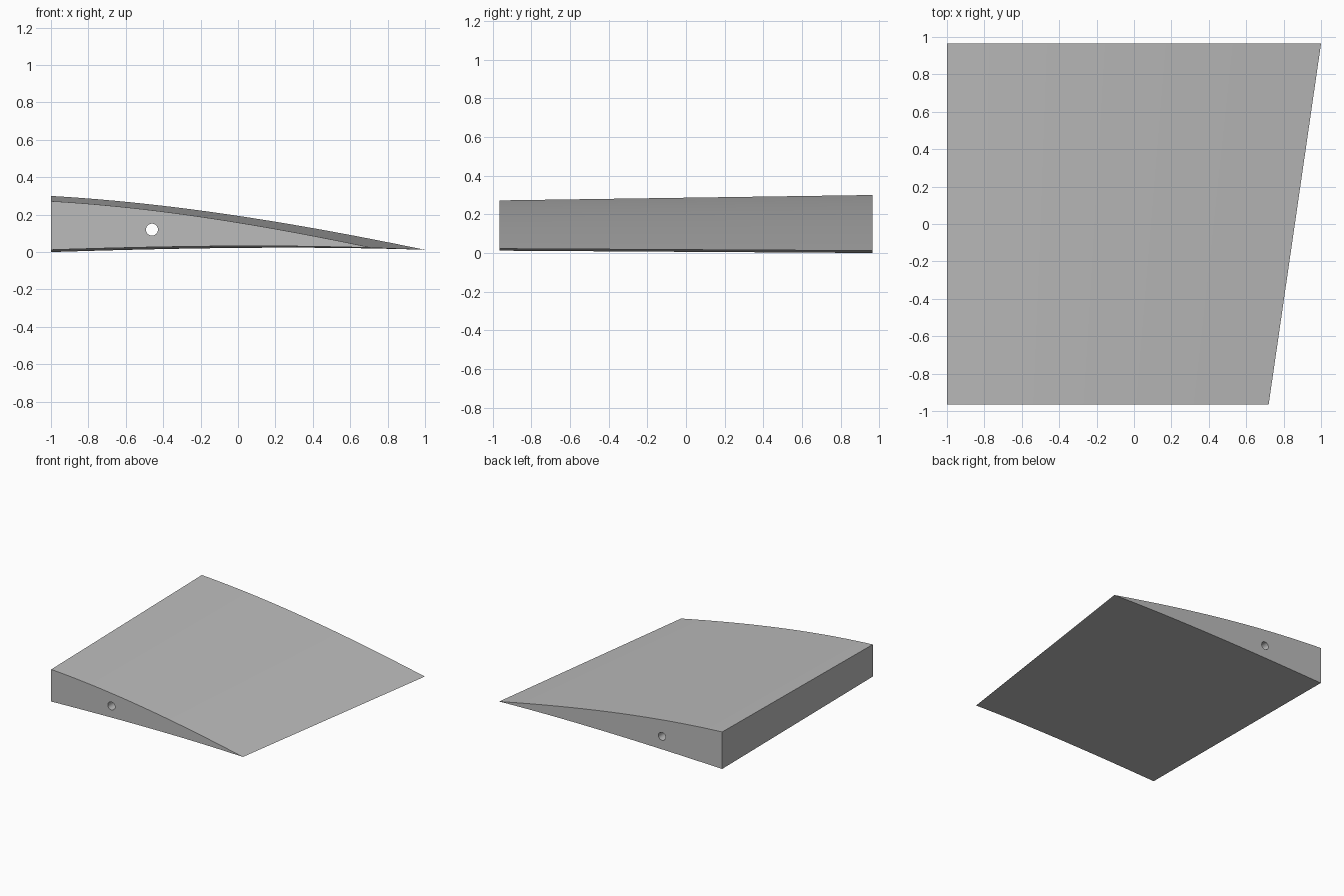
import bpy
import bmesh
import math

cube = bpy.data.objects.get("Cube")
if cube:
    bpy.data.objects.remove(cube, do_unlink=True)

HALF_SPAN = 0.965
STEPS = 24

grey = bpy.data.materials.new("light grey")
grey.use_nodes = True
colour = (0.5, 0.5, 0.5, 1)
grey.diffuse_color = colour
grey.node_tree.nodes["Principled BSDF"].inputs["Base Color"].default_value = colour


def bezier(t, a, b, c, d):
    s = 1 - t
    return s**3 * a + 3 * s * s * t * b + 3 * s * t * t * c + t**3 * d


def section():
    """Airfoil outline as (chord fraction, height), closed at the tail."""
    ts = [i / STEPS for i in range(STEPS + 1)]
    upper = [(t, bezier(t, 0.30, 0.262, 0.15, 0.012)) for t in ts]
    lower = [(t, bezier(t, 0, 0.021, 0.034, 0.012)) for t in ts[:-1]]
    return upper + lower[::-1]


# Tapered wing section lofted between the narrow front and the wide back
bm = bmesh.new()


def ring(y, chord, scale, lift):
    return [bm.verts.new((-1 + chord * t, y, z * scale + lift)) for t, z in section()]


front = ring(-HALF_SPAN, 1.72, 0.867, 0.012)
back = ring(HALF_SPAN, 2.0, 1.0, 0.0)
count = len(front)
for i in range(count):
    j = (i + 1) % count
    bm.faces.new((front[i], front[j], back[j], back[i]))
bm.faces.new(front)
bm.faces.new(back)
bmesh.ops.recalc_face_normals(bm, faces=bm.faces)
mesh = bpy.data.meshes.new("wing_section")
bm.to_mesh(mesh)
bm.free()
mesh.materials.append(grey)
wing = bpy.data.objects.new("wing_section", mesh)
bpy.context.collection.objects.link(wing)

# Round spar hole running right through the span
bpy.ops.mesh.primitive_cylinder_add(vertices=32, radius=0.032, depth=3,
                                    location=(-0.46, 0, 0.12),
                                    rotation=(math.pi / 2, 0, 0))
cutter = bpy.context.object
cutter.name = "spar_hole_cutter"
cutter.data.materials.append(grey)
cut = wing.modifiers.new("spar_hole", "BOOLEAN")
cut.operation = "DIFFERENCE"
cut.solver = "EXACT"
cut.object = cutter
bpy.ops.object.select_all(action="DESELECT")
wing.select_set(True)
bpy.context.view_layer.objects.active = wing
bpy.ops.object.modifier_apply(modifier=cut.name)
bpy.data.objects.remove(cutter, do_unlink=True)

bpy.ops.object.shade_smooth_by_angle(angle=math.radians(30))
# Keep the thin tail crisp
for edge in wing.data.edges:
    a, b = (wing.data.vertices[v].co for v in edge.vertices)
    if min(a.x, b.x) > 0.71 and abs(a.y - b.y) > 1 and max(a.x, b.x) > 0.99:
        edge.use_edge_sharp = True
